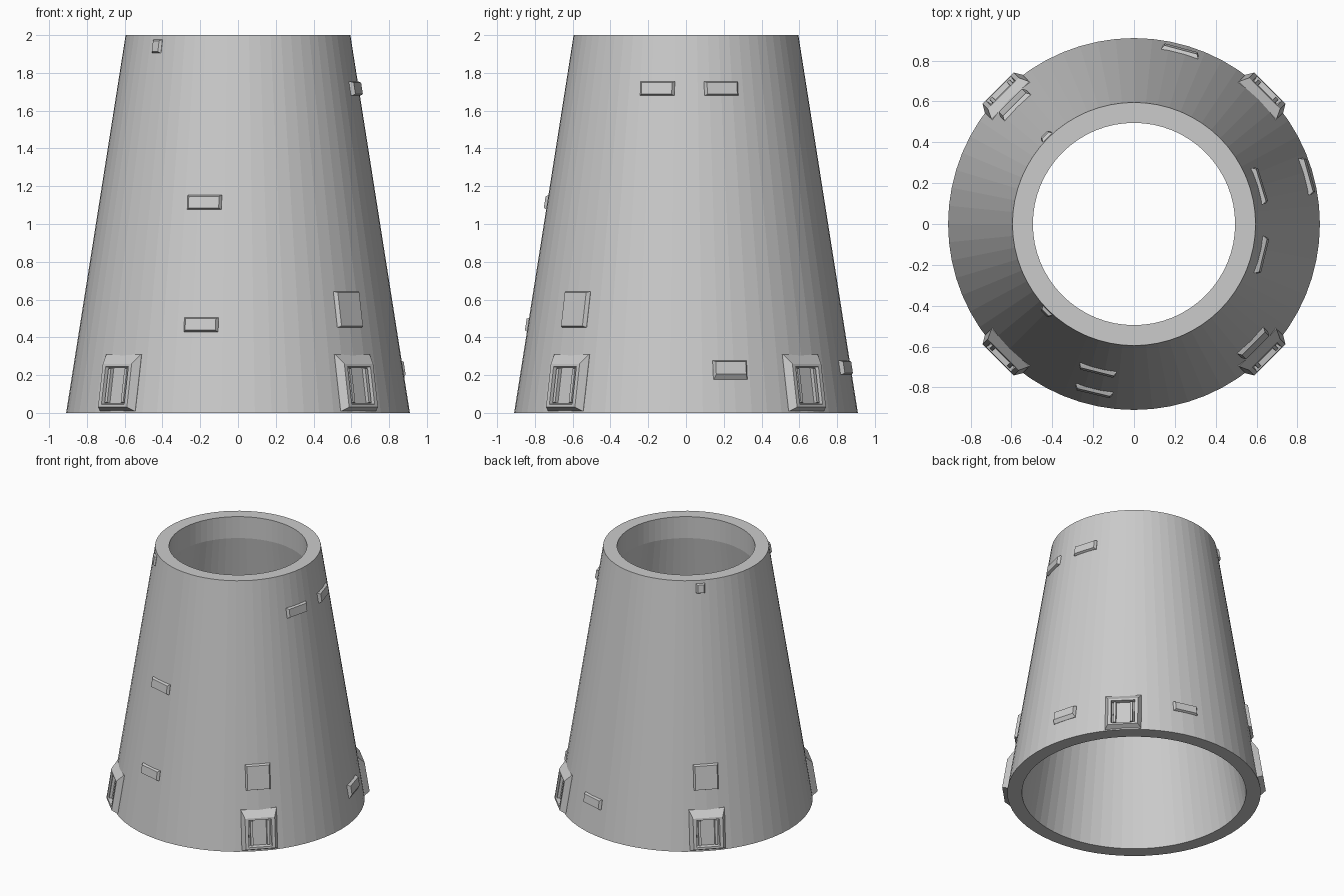
import bpy, bmesh
from math import cos, sin, radians, tau

cube = bpy.data.objects.get("Cube")
if cube:
    bpy.data.objects.remove(cube)

BASE_R, TOP_R, HEIGHT, SIDES = 0.91, 0.595, 2.0, 64

grey = bpy.data.materials.new("plain_grey")
grey.use_nodes = True
grey.diffuse_color = (0.6, 0.6, 0.6, 1)
grey.node_tree.nodes["Principled BSDF"].inputs["Base Color"].default_value = (0.6, 0.6, 0.6, 1)


def finish(bm, name):
    bmesh.ops.recalc_face_normals(bm, faces=bm.faces)
    mesh = bpy.data.meshes.new(name)
    bm.to_mesh(mesh)
    bm.free()
    mesh.materials.append(grey)
    obj = bpy.data.objects.new(name, mesh)
    bpy.context.collection.objects.link(obj)
    return obj


def bridge(bm, a, b):
    for i in range(len(a)):
        j = (i + 1) % len(a)
        bm.faces.new((a[i], a[j], b[j], b[i]))


def on_wall(angle, u, z, depth):
    """Point at height z, shifted sideways by u and raised off the sloping wall."""
    a = radians(angle)
    r = BASE_R + (TOP_R - BASE_R) * z / HEIGHT + depth
    return r * cos(a) - u * sin(a), r * sin(a) + u * cos(a), z


def relief(name, angle, rings, u=0):
    """Loft rectangles (half width, low z, high z, depth) into a raised wall part."""
    bm = bmesh.new()
    loops = []
    for w, lo, hi, d in rings:
        corners = ((-w, lo), (w, lo), (w, hi), (-w, hi))
        loops.append([bm.verts.new(on_wall(angle, u + x, z, d)) for x, z in corners])
    for a, b in zip(loops, loops[1:]):
        bridge(bm, a, b)
    bm.faces.new(loops[0])
    bm.faces.new(loops[-1])
    return finish(bm, name)


def plate(name, angle, z, width, height, depth=0.014, sill=0.0):
    w, h = width / 2, height / 2
    relief(name, angle, [(w, z - h - sill, z + h, -0.03),
                         (w, z - h - sill, z + h, 0.0),
                         (w - 0.01, z - h + 0.008, z + h - 0.006, depth)])


# Hollow tapered tower, with a straight collar inside the top opening
bm = bmesh.new()
profile = [(BASE_R, 0), (TOP_R, HEIGHT), (0.495, HEIGHT), (0.495, 1.83), (0.805, 0)]
loops = [[bm.verts.new((r * cos(tau * i / SIDES), r * sin(tau * i / SIDES), z))
          for i in range(SIDES)] for r, z in profile]
for k in range(len(loops)):
    bridge(bm, loops[k], loops[(k + 1) % len(loops)])
finish(bm, "tower_wall")

# Four framed doors at the foot, each with two upright bars
for n, angle in enumerate((45, 135, 225, 315), 1):
    relief(f"door_frame_{n}", angle, [
        (0.13, 0.01, 0.31, -0.03), (0.13, 0.01, 0.31, -0.005),
        (0.108, 0.03, 0.26, 0.035), (0.085, 0.045, 0.245, 0.035),
        (0.08, 0.05, 0.24, 0.008)])
    for side in (-1, 1):
        relief(f"door_{n}_bar_{'right' if side < 0 else 'left'}", angle, [
            (0.012, 0.05, 0.24, 0.0), (0.009, 0.055, 0.235, 0.028)], u=side * 0.06)

# Large panels above two opposite doors
for name, angle in (("panel_front", -45), ("panel_back", 135)):
    plate(name, angle, 0.548, 0.18, 0.19, 0.018)

# Small shutters near the rim
for name, angle in (("shutter_front", -135), ("shutter_back", 135)):
    plate(name, angle, 1.94, 0.065, 0.072)

# Window plates scattered around the wall
windows = (("window_front_upper", -104, 1.115), ("window_front_lower", -103.5, 0.467),
           ("window_side_front", -13.7, 1.717), ("window_side_back", 17, 1.717),
           ("window_back_low", 75, 0.24))
for name, angle, z in windows:
    plate(name, angle, z, 0.185, 0.075, 0.016)
plate("window_side_low", 15.5, 0.237, 0.185, 0.08, 0.02, sill=0.02)
